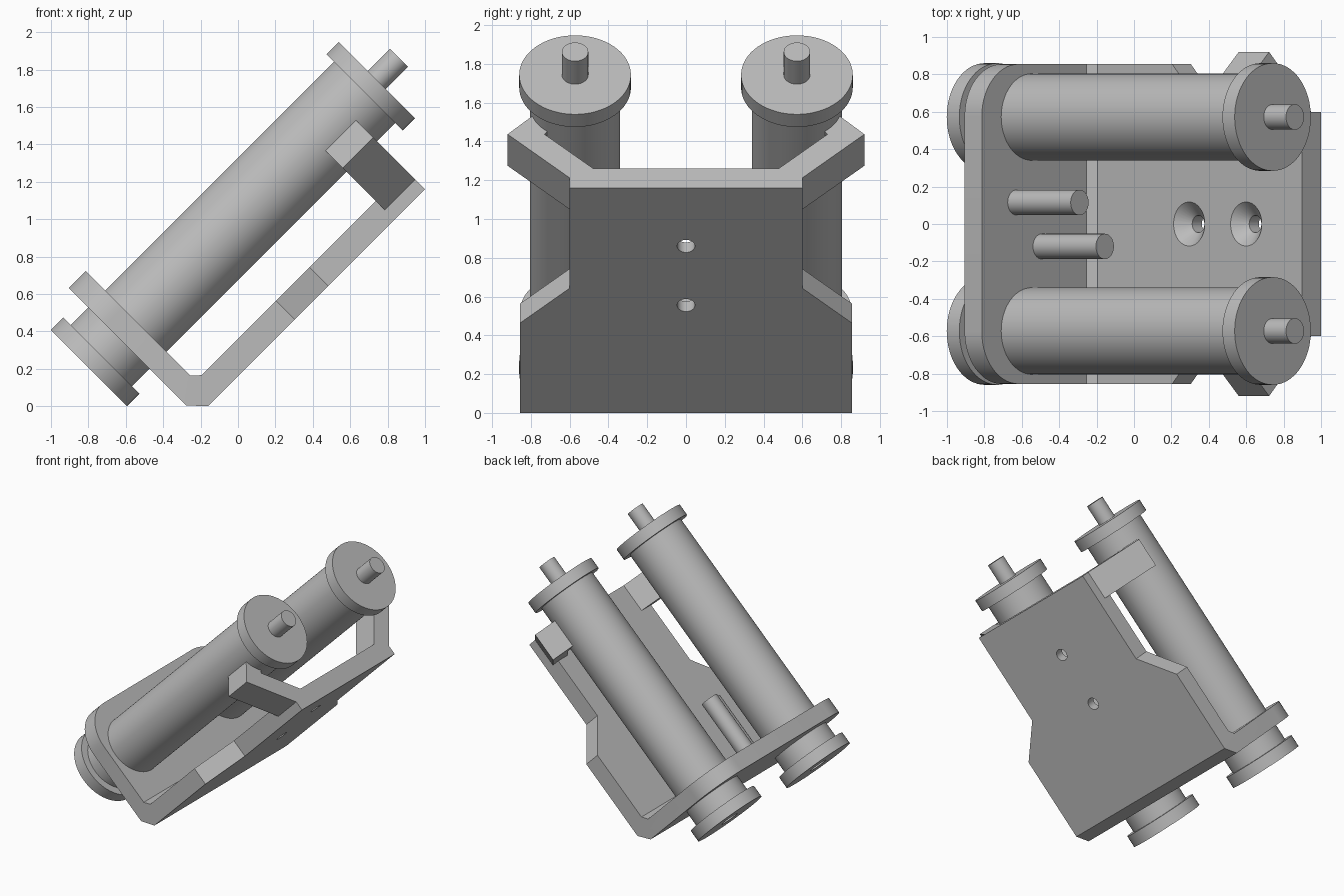
import bpy, bmesh, math
from mathutils import Matrix, Vector

cube = bpy.data.objects.get("Cube")
if cube:
    bpy.data.objects.remove(cube, do_unlink=True)

grey = bpy.data.materials.new("plain_grey")
grey.use_nodes = True
grey.diffuse_color = (0.5, 0.5, 0.5, 1)
grey.node_tree.nodes["Principled BSDF"].inputs["Base Color"].default_value = (0.5, 0.5, 0.5, 1)

# Everything is built flat (u along rollers, v across, w off the base), then tilted
TILT = Matrix.Rotation(math.radians(-45), 4, 'Y')


def make(name, bm, smooth=False):
    bmesh.ops.recalc_face_normals(bm, faces=bm.faces)
    bm.transform(TILT)
    mesh = bpy.data.meshes.new(name)
    bm.to_mesh(mesh)
    bm.free()
    mesh.materials.append(grey)
    obj = bpy.data.objects.new(name, mesh)
    bpy.context.collection.objects.link(obj)
    if smooth:
        activate(obj)
        bpy.ops.object.shade_smooth_by_angle(angle=math.radians(30))
    return obj


def activate(obj):
    bpy.ops.object.select_all(action='DESELECT')
    obj.select_set(True)
    bpy.context.view_layer.objects.active = obj


def prism(points, axis, low, high):
    """Extrude a 2D outline along axis 0 (u), 1 (v) or 2 (w)."""
    bm = bmesh.new()
    verts = []
    for p in points:
        co = list(p)
        co.insert(axis, low)
        verts.append(bm.verts.new(co))
    face = bm.faces.new(verts)
    out = bmesh.ops.extrude_face_region(bm, geom=[face])
    move = Vector((0, 0, 0))
    move[axis] = high - low
    bmesh.ops.translate(bm, vec=move, verts=[g for g in out["geom"] if isinstance(g, bmesh.types.BMVert)])
    return bm


def lathe(profile, axis, centre, steps=64):
    """Spin (distance along axis, radius) points around an axis."""
    bm = bmesh.new()
    direction = Vector((1, 0, 0)) if axis == 0 else Vector((0, 0, 1))
    verts = [bm.verts.new(direction * d + Vector((0, r, 0))) for d, r in profile]
    edges = [bm.edges.new(pair) for pair in zip(verts, verts[1:])]
    bmesh.ops.spin(bm, geom=verts + edges, cent=(0, 0, 0), axis=direction,
                   angle=math.tau, steps=steps)
    bmesh.ops.remove_doubles(bm, verts=bm.verts, dist=0.0005)
    bmesh.ops.translate(bm, vec=centre, verts=bm.verts)
    return bm


def cut(target, cutter):
    mod = target.modifiers.new("cut", 'BOOLEAN')
    mod.operation = 'DIFFERENCE'
    mod.solver = 'EXACT'
    mod.object = cutter
    activate(target)
    bpy.ops.object.modifier_apply(modifier=mod.name)
    bpy.data.objects.remove(cutter, do_unlink=True)


# Bent frame: base plate and end plate with chamfered bend
HALF = 0.855
bm = prism([(-0.194, 1.087), (-0.194, 0.2), (-0.113, 0.113), (1.527, 0.113),
            (1.527, 0.255), (-0.021, 0.255), (-0.064, 0.297), (-0.064, 1.087)], 1, -HALF, HALF)
corners = [e for e in bm.edges if all(v.co.z > 1.08 for v in e.verts)
           and abs(e.verts[0].co.y - e.verts[1].co.y) < 0.01]
bmesh.ops.bevel(bm, geom=corners, offset=0.28, segments=14, profile=0.5, affect='EDGES')
frame = make("bent_frame", bm)

# Narrowed sides of the base plate
for side in (-1, 1):
    notch = [(0.543, side * HALF), (0.796, side * 0.6), (1.6, side * 0.6),
             (1.6, side), (0.543, side)]
    cut(frame, make("notch_cutter", prism(notch, 2, 0, 0.4)))

# Countersunk screw holes
for u in (0.672, 1.103):
    hole = [(0, 0), (0, 0.046), (0.186, 0.046), (0.255, 0.118), (0.3, 0.118), (0.3, 0)]
    cut(frame, make("hole_cutter", lathe(hole, 2, (u, 0, 0), 32)))
activate(frame)
bpy.ops.object.shade_smooth_by_angle(angle=math.radians(30))

for side, label in ((1, "left"), (-1, "right")):
    # Slanted arm with a thickened tip
    arm = [(0.6, 0.187), (0.92, 0.505), (0.795, 0.635), (0.705, 0.542),
           (0.73, 0.505), (0.478, 0.255), (0.6, 0.255)]
    make(label + "_arm", prism([(side * y, w) for y, w in arm], 0, 1.297, 1.527))

    # Flanged roller with a shaft on top and a socket underneath
    roller = [(-0.25, 0), (-0.25, 0.072), (-0.42, 0.072), (-0.42, 0.288), (-0.325, 0.288),
              (-0.325, 0.232), (1.665, 0.232), (1.665, 0.288), (1.757, 0.288),
              (1.757, 0.068), (1.925, 0.068), (1.925, 0)]
    make(label + "_roller", lathe(roller, 0, (0, side * 0.572, 0.708)), True)

# Two pegs standing on the end plate
for label, y, w in (("upper", 0.115, 0.823), ("lower", -0.12, 0.632)):
    peg = [(-0.1, 0), (-0.1, 0.068), (0.412, 0.068), (0.412, 0)]
    make(label + "_peg", lathe(peg, 0, (0, y, w), 32), True)
